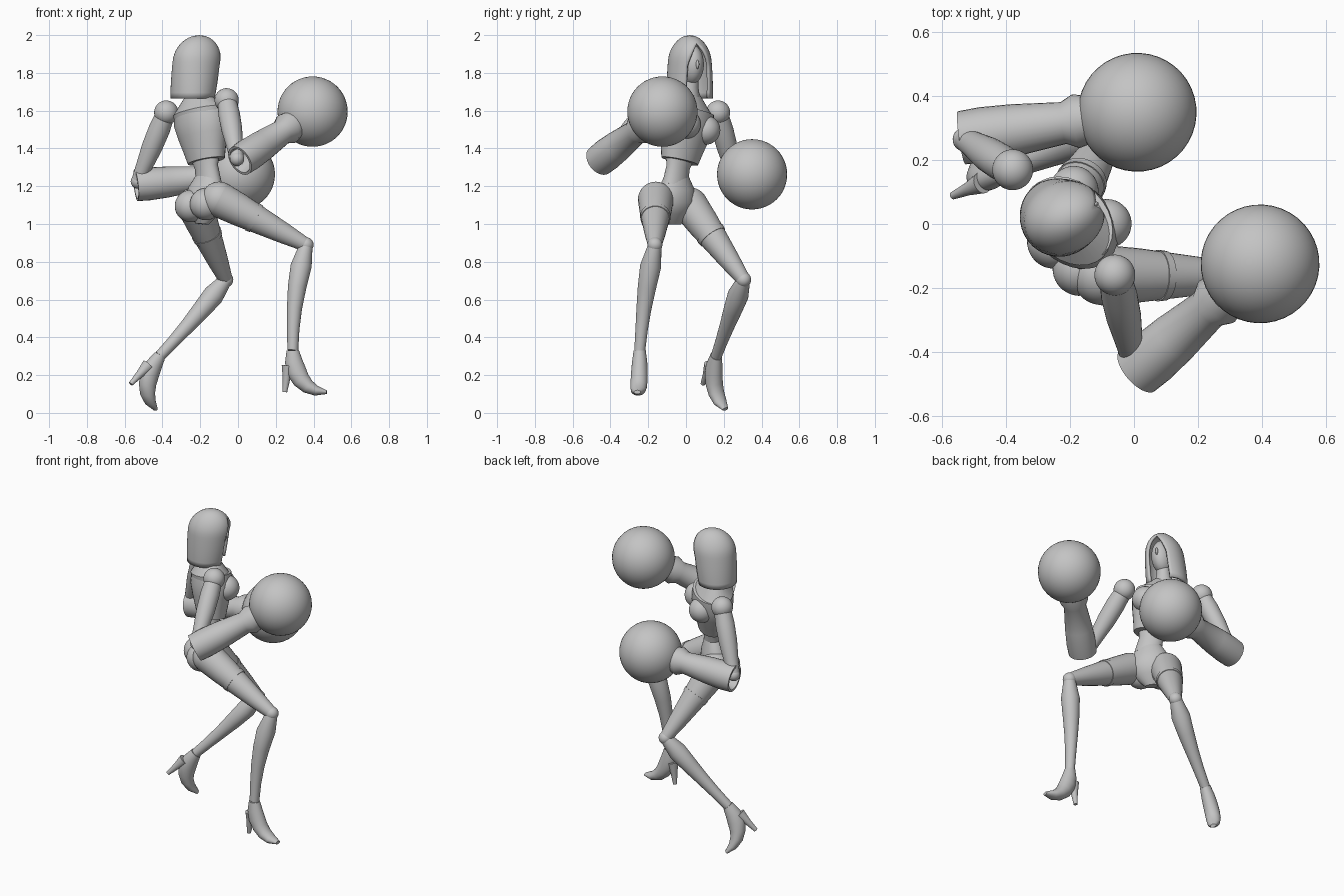
import bpy, bmesh, math
from mathutils import Vector

cube = bpy.data.objects.get("Cube")
if cube:
    bpy.data.objects.remove(cube, do_unlink=True)

grey = (.55, .55, .55, 1)
material = bpy.data.materials.new("plain grey")
material.use_nodes = True
material.diffuse_color = grey
material.node_tree.nodes["Principled BSDF"].inputs["Base Color"].default_value = grey
parts = []


def vec(x, y, z):
    return Vector((x, y, z))


def finish(name, bm):
    bmesh.ops.recalc_face_normals(bm, faces=bm.faces)
    mesh = bpy.data.meshes.new(name)
    bm.to_mesh(mesh)
    bm.free()
    mesh.materials.append(material)
    part = bpy.data.objects.new(name, mesh)
    bpy.context.collection.objects.link(part)
    parts.append(part)
    return part


def loft(name, rings, sides=28):
    """Skin a stack of ellipses: (centre, axis u, axis v, radius u, radius v)."""
    bm = bmesh.new()
    rows = []
    for centre, u, v, radius_u, radius_v in rings:
        angles = [math.tau * i / sides for i in range(sides)]
        rows.append([bm.verts.new(centre + u * radius_u * math.cos(a) + v * radius_v * math.sin(a))
                     for a in angles])
    for low, high in zip(rows, rows[1:]):
        for i in range(sides):
            j = (i + 1) % sides
            bm.faces.new((low[i], low[j], high[j], high[i]))
    bm.faces.new(rows[0])
    bm.faces.new(rows[-1])
    return finish(name, bm)


def limb(name, start, end, radii, flat=1, bow=vec(0, 0, 0)):
    """Tube with evenly spaced radii, flattened front to back, bowed sideways."""
    axis = (end - start).normalized()
    u = (RIGHT - axis * RIGHT.dot(axis)).normalized()
    v = axis.cross(u)
    rings = []
    for i, radius in enumerate(radii):
        t = i / (len(radii) - 1)
        centre = start.lerp(end, t) + bow * math.sin(math.pi * t)
        rings.append((centre, u, v, radius, radius * flat))
    return loft(name, rings)


def ball(name, centre, radius, scale=(1, 1, 1)):
    """Ellipsoid whose scale runs along the facing, sideways and up directions."""
    bm = bmesh.new()
    bmesh.ops.create_uvsphere(bm, u_segments=40, v_segments=24, radius=radius)
    for vert in bm.verts:
        x, y, z = (a * s for a, s in zip(vert.co, scale))
        vert.co = centre + GAZE * x + ACROSS * y + Z * z
    return finish(name, bm)


# Directions: torso leans and turns, the gaze turns less
Z = vec(0, 0, 1)
GAZE = vec(.9, .4, 0).normalized()
ACROSS = Z.cross(GAZE)
UP = vec(-.06, .07, .43).normalized()
RIGHT = vec(.7, -.7, .2)
RIGHT = (RIGHT - UP * RIGHT.dot(UP)).normalized()
FORWARD = UP.cross(RIGHT)
WAIST = vec(-.16, -.05, 1.25)


def body(height, forward=0, right=0):
    return WAIST + UP * height + FORWARD * forward + RIGHT * right


# Torso, corset and pelvis
limb("torso", body(-.05), body(.455), [.08, .072, .1, .14, .16, .06], .7)
limb("corset", body(.085, .005), body(.36, .01), [.112, .13, .15, .165, .155], .75)
limb("neck", body(.42), vec(-.2, .03, 1.8), [.06, .042, .04])
limb("pelvis", WAIST, vec(-.19, -.06, 1), [.075, .11, .13, .1, .04], .7)

# Head
HEAD = vec(-.205, .025, 1.845)
ball("head", HEAD, .1, (.9, .65, 1.08))
ball("nose", HEAD + GAZE * .088, .014, (1, .6, 1.7))

# Hood: shell of open rings, parted at the face
ROWS, COLUMNS = 16, 36
bm = bmesh.new()
rows = []
for i in range(ROWS + 1):
    t = (i / ROWS) ** 1.5
    dome = math.sqrt(1 - max(0, 1 - t / .4) ** 2)
    depth = .13 * dome * (1 - .1 * t ** 3)
    width = depth * (.75 + .3 * t)
    gap = .57 * math.sqrt(min(1, 3 * max(0, t - .15)))
    centre = vec(-.205, .02, 2) - vec(.035, 0, .335) * t
    row = []
    for j in range(COLUMNS + 1):
        a = gap + (math.tau - 2 * gap) * j / COLUMNS
        offset = GAZE * depth * math.cos(a) + ACROSS * width * math.sin(a)
        row.append(bm.verts.new(centre + offset))
    rows.append(row)
for low, high in zip(rows, rows[1:]):
    for j in range(COLUMNS):
        bm.faces.new((low[j], low[j + 1], high[j + 1], high[j]))
bmesh.ops.remove_doubles(bm, verts=bm.verts, dist=.0005)
hood = finish("hood", bm)
shell = hood.modifiers.new("thickness", "SOLIDIFY")
shell.thickness = .014
shell.offset = -1

# Joints of the pose
POSE = {
    "right": dict(turn=1, shoulder=vec(-.06, -.16, 1.655), elbow=vec(-.005, -.42, 1.345),
                  cuff=vec(.01, -.46, 1.335), fist=vec(.395, -.125, 1.595),
                  hip=vec(-.1, -.16, 1.13), knee=vec(.36, -.165, .89), ankle=vec(.29, -.245, .33),
                  bow=vec(-.02, -.01, 0), toe=vec(1, -.07, 0), sole=vec(0, 0, -1),
                  buttock=vec(-.17, -.14, 1.105)),
    "left": dict(turn=-1, shoulder=vec(-.38, .17, 1.59), elbow=vec(-.53, .265, 1.225),
                 cuff=vec(-.54, .27, 1.205), fist=vec(.01, .35, 1.263),
                 hip=vec(-.23, .02, 1.1), knee=vec(-.065, .305, .705), ankle=vec(-.415, .16, .3),
                 bow=vec(.01, 0, 0), toe=vec(.59, .54, -.6), sole=vec(-.58, -.22, -.78),
                 buttock=vec(-.25, -.055, 1.095)),
}

# Hollow cuff, forearm and flared wrist: (share of the way to the fist, radius)
GLOVE = [(.2, .045), (0, .07), (0, .084), (.12, .087), (.3, .082),
         (.58, .066), (.65, .085), (.85, .06)]
# Shoe from ankle to toe: (half height, half width)
SHOE = [(.033, .032), (.047, .04), (.052, .044), (.047, .045),
        (.038, .044), (.027, .038), (.01, .018)]

for side, p in POSE.items():
    # Arm
    ball(side + "_bust", body(.27, .085, .075 * p["turn"]), .077)
    ball(side + "_shoulder", p["shoulder"], .064)
    ball(side + "_elbow", p["elbow"], .038)
    limb(side + "_upper_arm", p["shoulder"], p["elbow"], [.05, .057, .055, .045, .036])

    # Glove
    reach = p["fist"] - p["cuff"]
    u = reach.cross(Z).normalized()
    v = reach.normalized().cross(u)
    loft(side + "_glove_cuff", [(p["cuff"] + reach * t, u, v, r, r) for t, r in GLOVE])
    ball(side + "_glove_fist", p["fist"], .186)

    # Leg with a raised band on the thigh
    ball(side + "_buttock", p["buttock"], .085)
    ball(side + "_hip", p["hip"], .094)
    ball(side + "_knee", p["knee"], .04)
    limb(side + "_thigh", p["hip"], p["knee"], [.095, .085, .07, .055, .037])
    band_top, band_base = (p["hip"].lerp(p["knee"], t) for t in (.38, .43))
    limb(side + "_thigh_band", band_top, band_base, [.081, .078])
    limb(side + "_calf", p["knee"], p["ankle"], [.035, .056, .049, .04, .033, .029], bow=p["bow"])

    # High-heeled shoe, curving from the ankle down to the toe
    toe, sole = p["toe"].normalized(), p["sole"].normalized()
    across = toe.cross(sole).normalized()
    rings = []
    for i, (height, width) in enumerate(SHOE):
        t = i / (len(SHOE) - 1)
        centre = p["ankle"] + toe * .18 * t * t + sole * .22 * math.sin(t * math.pi / 2)
        along = (toe * .36 * t + sole * .35 * math.cos(t * math.pi / 2)).normalized()
        rings.append((centre, across, along.cross(across), width, height))
    loft(side + "_shoe", rings)
    limb(side + "_heel", p["ankle"] + sole * .08 - toe * .025,
         p["ankle"] + sole * .22 - toe * .042, [.034, .02, .012])

# Smooth shading with sharp rims
bpy.ops.object.select_all(action="DESELECT")
for part in parts:
    part.select_set(True)
bpy.context.view_layer.objects.active = parts[0]
bpy.ops.object.shade_smooth_by_angle(angle=math.radians(40))
